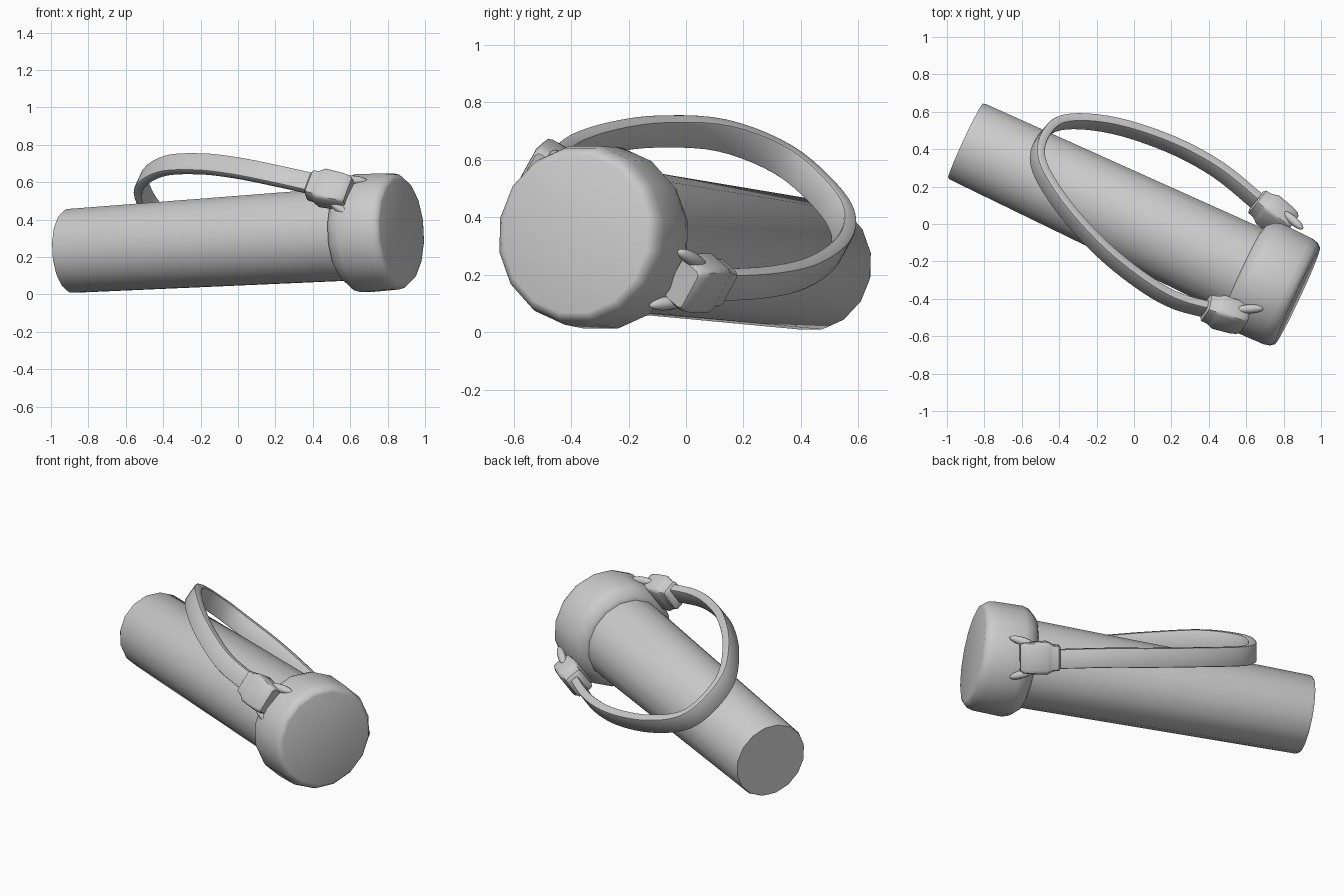
import bpy, bmesh, math
from mathutils import Vector, Matrix

if "Cube" in bpy.data.objects:
    bpy.data.objects.remove(bpy.data.objects["Cube"])

V = Vector


def finish(name, bm, angle=40):
    bmesh.ops.recalc_face_normals(bm, faces=bm.faces)
    me = bpy.data.meshes.new(name)
    bm.to_mesh(me)
    bm.free()
    ob = bpy.data.objects.new(name, me)
    bpy.context.collection.objects.link(ob)
    bpy.ops.object.select_all(action='DESELECT')
    ob.select_set(True)
    bpy.context.view_layer.objects.active = ob
    bpy.ops.object.shade_smooth_by_angle(angle=math.radians(angle))
    return ob


def skin(name, rings):
    """Join equal rings of points into a capped skin."""
    bm = bmesh.new()
    vs = [[bm.verts.new(p) for p in r] for r in rings]
    n = len(vs[0])
    for a, b in zip(vs, vs[1:]):
        for i in range(n):
            j = (i + 1) % n
            bm.faces.new((a[i], a[j], b[j], b[i]))
    bm.faces.new(vs[0][::-1])
    bm.faces.new(vs[-1])
    return finish(name, bm)


def turned(name, profile, sides=16):
    """Revolve (distance along axis, radius) pairs about the flashlight axis."""
    rings = []
    for d, r in profile:
        c = START + AXIS * d
        rings.append([c + r * (SIDE * math.cos(t) + UP * math.sin(t))
                      for t in (2 * math.pi * (i + .5) / sides for i in range(sides))])
    return skin(name, rings)


def sweep(name, pts, sizes):
    """Sweep a rounded rectangle whose width follows WIDE; sizes are half (width, thickness)."""
    rings = []
    for i, p in enumerate(pts):
        t = (pts[min(i + 1, len(pts) - 1)] - pts[max(i - 1, 0)]).normalized()
        w = (WIDE - t * WIDE.dot(t)).normalized()
        n = t.cross(w)
        a, b = sizes[i]
        k = .35 * min(a, b)
        corner = []
        for sx, sy in ((1, 1), (-1, 1), (-1, -1), (1, -1)):
            q = [(a, b - k), (a - .3 * k, b - .3 * k), (a - k, b)]
            if sx * sy < 0:
                q.reverse()
            corner += [(sx * x, sy * y) for x, y in q]
        rings.append([p + w * x + n * y for x, y in corner])
    return skin(name, rings)


def smooth_path(pts, steps=5):
    out = []
    for i in range(len(pts) - 1):
        p0, p1, p2, p3 = (pts[max(0, min(j, len(pts) - 1))] for j in range(i - 1, i + 3))
        for k in range(steps):
            t = k / steps
            out.append(.5 * (2 * p1 + (p2 - p0) * t + (2 * p0 - 5 * p1 + 4 * p2 - p3) * t * t
                             + (3 * p1 - p0 - 3 * p2 + p3) * t ** 3))
    return out + [pts[-1]]


# Shared directions
START, END = V((-.90, .445, .232)), V((.875, -.385, .34))
LENGTH = (END - START).length
AXIS = (END - START).normalized()
SIDE = V((0, 0, 1)).cross(AXIS).normalized()
UP = AXIS.cross(SIDE)
WIDE = V((.37, .44, .82)).normalized()
ACROSS = V((-.26, -.53, .39)).normalized()

# Tapered barrel and wider head
turned("barrel", [(0, .222), (.015, .228), (LENGTH - .2, .255)])
L = LENGTH
turned("head", [(L - .32, .25), (L - .31, .275), (L - .27, .31), (L - .23, .322),
                (L - .06, .317), (L - .025, .308), (L - .005, .292), (L, .278)])

# Looped strap
CLIP_A, CLIP_B = V((.50, -.485, .56)), V((.755, .045, .17))
path = smooth_path([CLIP_A, V((.40, -.46, .59)), V((.2, -.40, .635)), V((0, -.275, .675)),
                    V((-.2, -.105, .698)), V((-.4, .125, .685)), V((-.515, .34, .60)),
                    V((-.47, .49, .47)), V((-.35, .548, .37)), V((-.1, .525, .28)),
                    V((.2, .425, .208)), V((.45, .29, .175)), V((.66, .12, .165)), CLIP_B])
sweep("strap", path, [(.056, .024)] * len(path))

# Clips holding the strap, each with two prongs
for tag, centre, f, inward in (("left", CLIP_A, V((.94, -.30, -.19)), -ACROSS),
                               ("right", CLIP_B, V((.78, -.60, -.03)), ACROSS)):
    f.normalize()
    steps = [-.13, -.12, -.085, -.07, -.05, .05, .085, .1]
    sizes = [(.06, .04), (.072, .052), (.076, .055), (.085, .058),
             (.094, .066), (.09, .062), (.085, .055), (.075, .045)]
    sweep(tag + "_clip", [centre + f * s for s in steps], sizes)
    for s in (1, -1):
        d = (f + WIDE * s * .3 + inward * .3).normalized()
        bm = bmesh.new()
        bmesh.ops.create_uvsphere(bm, u_segments=12, v_segments=10, radius=1)
        m = (Matrix.Translation(centre + f * .085 + WIDE * s * .095 + inward * .02)
             @ V((0, 0, 1)).rotation_difference(d).to_matrix().to_4x4()
             @ Matrix.Diagonal((.024, .024, .075, 1)))
        bmesh.ops.transform(bm, matrix=m, verts=bm.verts)
        finish(f"{tag}_prong_{'upper' if s > 0 else 'lower'}", bm)
